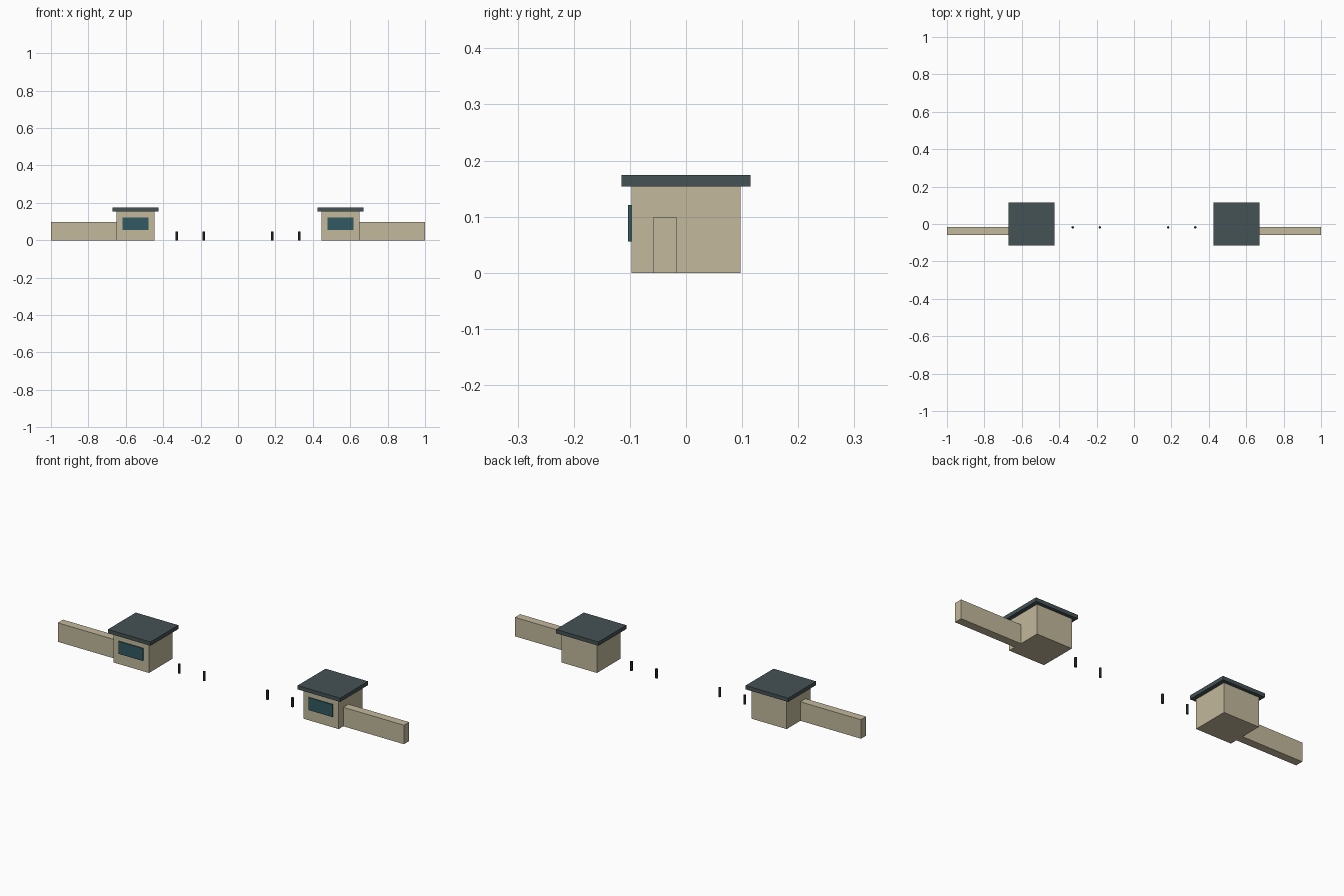
import bpy

if "Cube" in bpy.data.objects:
    bpy.data.objects.remove(bpy.data.objects["Cube"])


def material(name, rgb):
    m = bpy.data.materials.new(name)
    m.diffuse_color = (*rgb, 1)
    m.use_nodes = True
    m.node_tree.nodes["Principled BSDF"].inputs["Base Color"].default_value = m.diffuse_color
    return m


STONE = material("sandstone", (0.54, 0.48, 0.33))
SLATE = material("slate", (0.06, 0.085, 0.09))
GLASS = material("tinted_glass", (0.03, 0.10, 0.12))
BLACK = material("black_metal", (0.015, 0.015, 0.018))


def box(name, mat, x, y, z):
    """Box given by its (min, max) range on each axis."""
    bpy.ops.mesh.primitive_cube_add(size=1, location=[sum(r) / 2 for r in (x, y, z)])
    ob = bpy.context.object
    ob.scale = [abs(r[1] - r[0]) for r in (x, y, z)]
    bpy.ops.object.transform_apply(location=False, rotation=False, scale=True)
    ob.name = name
    ob.data.materials.append(mat)


def bollard(name, x):
    bpy.ops.mesh.primitive_cylinder_add(vertices=12, radius=0.0065, depth=0.048,
                                        location=(x, -0.018, 0.024))
    ob = bpy.context.object
    ob.name = name
    ob.data.materials.append(BLACK)
    bpy.ops.object.shade_smooth_by_angle()


# Both sides of the gateway, mirrored across x = 0
for side, s in (("left", -1), ("right", 1)):
    def xr(a, b):
        return sorted((s * a, s * b))

    # Guard booth with overhanging flat roof and front window
    box(side + "_booth", STONE, xr(0.446, 0.650), (-0.0975, 0.0975), (0, 0.155))
    box(side + "_roof", SLATE, xr(0.425, 0.671), (-0.115, 0.115), (0.154, 0.174))
    box(side + "_window", GLASS, xr(0.478, 0.618), (-0.103, -0.096), (0.056, 0.121))

    # Low boundary wall
    box(side + "_wall", STONE, xr(0.650, 1.0), (-0.059, -0.016), (0, 0.099))

    # Pair of bollards
    for kind, x in (("outer", 0.3275), ("inner", 0.1825)):
        bollard(f"{side}_{kind}_bollard", s * x)
